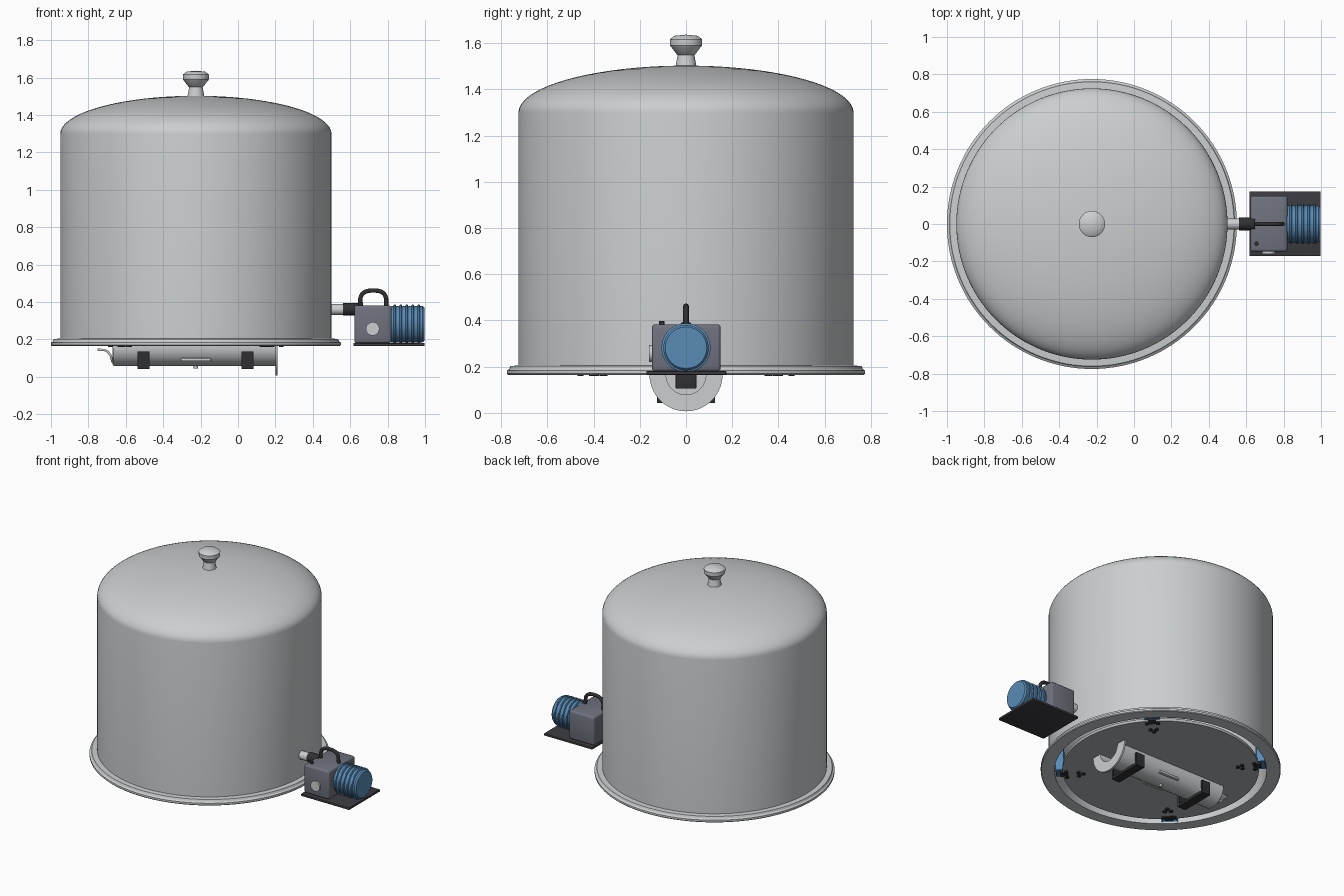
import bpy, bmesh, math
from mathutils import Matrix, Vector

if "Cube" in bpy.data.objects:
    bpy.data.objects.remove(bpy.data.objects["Cube"])


def material(name, rgb):
    m = bpy.data.materials.new(name)
    m.use_nodes = True
    m.diffuse_color = (*rgb, 1)
    bsdf = next(n for n in m.node_tree.nodes if n.type == "BSDF_PRINCIPLED")
    bsdf.inputs["Base Color"].default_value = (*rgb, 1)
    return m


STEEL = material("light steel", (0.6, 0.62, 0.63))
GREY = material("mid grey", (0.44, 0.45, 0.46))
SLATE = material("slate paint", (0.16, 0.17, 0.21))
BLUE = material("blue paint", (0.10, 0.26, 0.47))
BLACK = material("black rubber", (0.03, 0.03, 0.032))
DARK = material("dark plate", (0.045, 0.043, 0.05))

CX = -0.225                     # bell axis
UP = Matrix.Identity(4)
ALONG_X = Matrix.Rotation(math.pi / 2, 4, "Y")
ALONG_Y = Matrix.Rotation(math.pi / 2, 4, "X")


def finish(bm, name, mat, smooth=True):
    bmesh.ops.recalc_face_normals(bm, faces=bm.faces)
    mesh = bpy.data.meshes.new(name)
    bm.to_mesh(mesh)
    bm.free()
    mesh.materials.append(mat)
    ob = bpy.data.objects.new(name, mesh)
    bpy.context.collection.objects.link(ob)
    if smooth:
        bpy.ops.object.select_all(action="DESELECT")
        ob.select_set(True)
        bpy.context.view_layer.objects.active = ob
        bpy.ops.object.shade_smooth_by_angle(angle=math.radians(32))
    return ob


def lathe(name, profile, mat, at, turn=UP, steps=48, closed=False):
    """Spin (radius, height) points around the local z axis."""
    bm = bmesh.new()
    verts = [bm.verts.new((r, 0, h)) for r, h in profile]
    edges = [bm.edges.new(pair) for pair in zip(verts, verts[1:])]
    if closed:
        edges.append(bm.edges.new((verts[-1], verts[0])))
    bmesh.ops.spin(bm, geom=verts + edges, cent=(0, 0, 0), axis=(0, 0, 1),
                   angle=math.tau, steps=steps, use_duplicate=False)
    bmesh.ops.remove_doubles(bm, verts=bm.verts, dist=1e-5)
    bm.transform(Matrix.Translation(at) @ turn)
    return finish(bm, name, mat)


def cylinder(name, radius, length, mat, at, turn=UP, steps=32):
    h = length / 2
    return lathe(name, [(0, -h), (radius, -h), (radius, h), (0, h)], mat, at, turn, steps)


def box(name, lo, hi, mat, bevel=0.0, turn=UP):
    lo, hi = Vector(lo), Vector(hi)
    bm = bmesh.new()
    bmesh.ops.create_cube(bm, size=1)
    bm.transform(turn @ Matrix.Translation((lo + hi) / 2) @ Matrix.Diagonal((*(hi - lo), 1)))
    if bevel:
        bmesh.ops.bevel(bm, geom=bm.edges[:], offset=bevel, segments=3,
                        profile=0.5, affect="EDGES")
    return finish(bm, name, mat, bevel > 0)


def extrude_x(name, outline, x0, x1, mat):
    """Extrude a closed (y, z) outline between two x positions."""
    bm = bmesh.new()
    face = bm.faces.new([bm.verts.new((x0, y, z)) for y, z in outline])
    new = bmesh.ops.extrude_face_region(bm, geom=[face])["geom"]
    bmesh.ops.translate(bm, vec=(x1 - x0, 0, 0),
                        verts=[v for v in new if isinstance(v, bmesh.types.BMVert)])
    return finish(bm, name, mat)


def lower_arc(radius, z, steps=32):
    return [(radius * math.cos(a), z - radius * math.sin(a))
            for a in (math.pi * i / steps for i in range(steps + 1))]


def half_ring(outer, inner, z):
    return lower_arc(outer, z) + lower_arc(inner, z)[::-1]


# Hollow bell: flange, straight wall and elliptical dome, then the inside
def dome(radius, base, rise, steps=20):
    return [(radius * math.cos(a), base + rise * math.sin(a))
            for a in (math.pi / 2 * i / steps for i in range(steps + 1))]


bell = [(0.685, 0.165), (0.77, 0.165), (0.775, 0.17), (0.775, 0.183),
        (0.765, 0.19), (0.76, 0.203), (0.725, 0.205)]
bell += dome(0.725, 1.3, 0.203) + dome(0.685, 1.28, 0.19)[::-1]
lathe("bell_cover", bell, STEEL, (CX, 0, 0), steps=128, closed=True)

# Lifting knob
lathe("cover_knob", [(0, 1.49), (0.046, 1.495), (0.036, 1.55), (0.04, 1.552),
                     (0.069, 1.59), (0.07, 1.617), (0.05, 1.632), (0, 1.637)],
      STEEL, (CX, 0, 0))

# Floor plate inside the flange
cylinder("floor_plate", 0.635, 0.02, GREY, (CX, 0, 0.18), steps=96)

# Four blue edge supports with pairs of bolt clusters
for i in range(4):
    spin = Matrix.Translation((CX, 0, 0)) @ Matrix.Rotation(math.pi * (i + 0.5) / 2, 4, "Z")
    box(f"edge_support_{i}", (0.625, -0.05, 0.18), (0.68, 0.05, 0.34), BLUE, 0.006, spin)
    box(f"support_foot_{i}", (0.6, -0.025, 0.166), (0.65, 0.025, 0.18), BLACK, 0, spin)
    for j, (r, side) in enumerate([(0.5, 0), (0.53, 0.02), (0.53, -0.02),
                                   (0.61, 0.035), (0.61, -0.035)]):
        cylinder(f"floor_bolt_{i}_{j}", 0.013, 0.014, BLACK, spin @ Vector((r, side, 0.167)), steps=8)

# Trough under the floor, with a half-round end flange
AXIS_Z = 0.165
extrude_x("trough", half_ring(0.108, 0.088, AXIS_Z), -0.665, 0.2, STEEL)
extrude_x("trough_end_flange", half_ring(0.158, 0.086, AXIS_Z), 0.2, 0.212, STEEL)
extrude_x("trough_end_wall", lower_arc(0.1, AXIS_Z), -0.672, -0.66, STEEL)

# Pouring lip at the other end
bm = bmesh.new()
path = [(-0.75, 0.152), (-0.71, 0.149), (-0.69, 0.138), (-0.675, 0.115), (-0.665, 0.08)]
rows = [[bm.verts.new((x, y, z)) for x, z in path] for y in (-0.05, 0.05)]
for k in range(len(path) - 1):
    bm.faces.new((rows[0][k], rows[0][k + 1], rows[1][k + 1], rows[1][k]))
lip = finish(bm, "trough_lip", STEEL)
lip.modifiers.new("thickness", "SOLIDIFY").thickness = 0.012

# Raised strips, drain and inner block of the trough
for side, label in ((-1, "front"), (1, "back")):
    box(f"trough_strip_{label}", (-0.305, side * 0.083 - 0.01, 0.084),
        (-0.145, side * 0.083 + 0.01, 0.1), STEEL, 0.003)
cylinder("trough_drain", 0.012, 0.02, STEEL, (CX, 0, 0.055), steps=16)
box("trough_inner_block", (0.02, -0.045, 0.105), (0.1, 0.045, 0.17), BLACK, 0.004)

# Square cradles holding the trough
cradle = [(-0.125, 0.135), (-0.125, 0.042), (0.125, 0.042), (0.125, 0.135),
          (0.107, 0.135), (0.107, 0.06), (-0.107, 0.06), (-0.107, 0.135)]
for label, x in (("right", -0.505), ("left", 0.05)):
    extrude_x(f"trough_cradle_{label}", cradle, x - 0.032, x + 0.032, BLACK)

# Hose from the bell to the pump
cylinder("outlet_pipe", 0.029, 0.11, STEEL, (0.53, 0, 0.36), ALONG_X)
cylinder("pipe_coupling", 0.034, 0.085, BLACK, (0.605, 0, 0.362), ALONG_X)

# Pump body on its base
box("pump_base", (0.617, -0.172, 0.165), (0.997, 0.175, 0.181), DARK, 0.003)
box("pump_body", (0.622, -0.148, 0.18), (0.82, 0.15, 0.383), SLATE, 0.014)
cylinder("sight_glass", 0.036, 0.02, STEEL, (0.72, -0.15, 0.257), ALONG_Y)
cylinder("filler_cap", 0.012, 0.02, BLACK, (0.655, -0.105, 0.387), steps=16)

# Ribbed motor
ribs = [(0, -0.09), (0.098, -0.09)]
for i in range(5):
    c = -0.07 + i * 0.032
    ribs += [(0.098, c - 0.007), (0.106, c - 0.004), (0.106, c + 0.004), (0.098, c + 0.007)]
ribs += [(0.098, 0.078), (0.09, 0.088), (0, 0.088)]
lathe("pump_motor", ribs, BLUE, (0.908, 0, 0.282), ALONG_X)

# Carrying handle
curve = bpy.data.curves.new("pump_handle", "CURVE")
curve.dimensions = "3D"
curve.bevel_depth = 0.012
curve.bevel_resolution = 3
curve.use_fill_caps = True
spline = curve.splines.new("POLY")
arch = [(0.653, 0.375)]
arch += [(0.723 - 0.07 * math.copysign(abs(math.cos(a)) ** 0.75, math.cos(a)),
          0.4 + 0.062 * math.sin(a) ** 0.75)
         for a in (math.pi * i / 16 for i in range(1, 16))]
arch += [(0.793, 0.375)]
spline.points.add(len(arch) - 1)
for point, (x, z) in zip(spline.points, arch):
    point.co = (x, 0, z, 1)
curve.materials.append(BLACK)
bpy.context.collection.objects.link(bpy.data.objects.new("pump_handle", curve))
